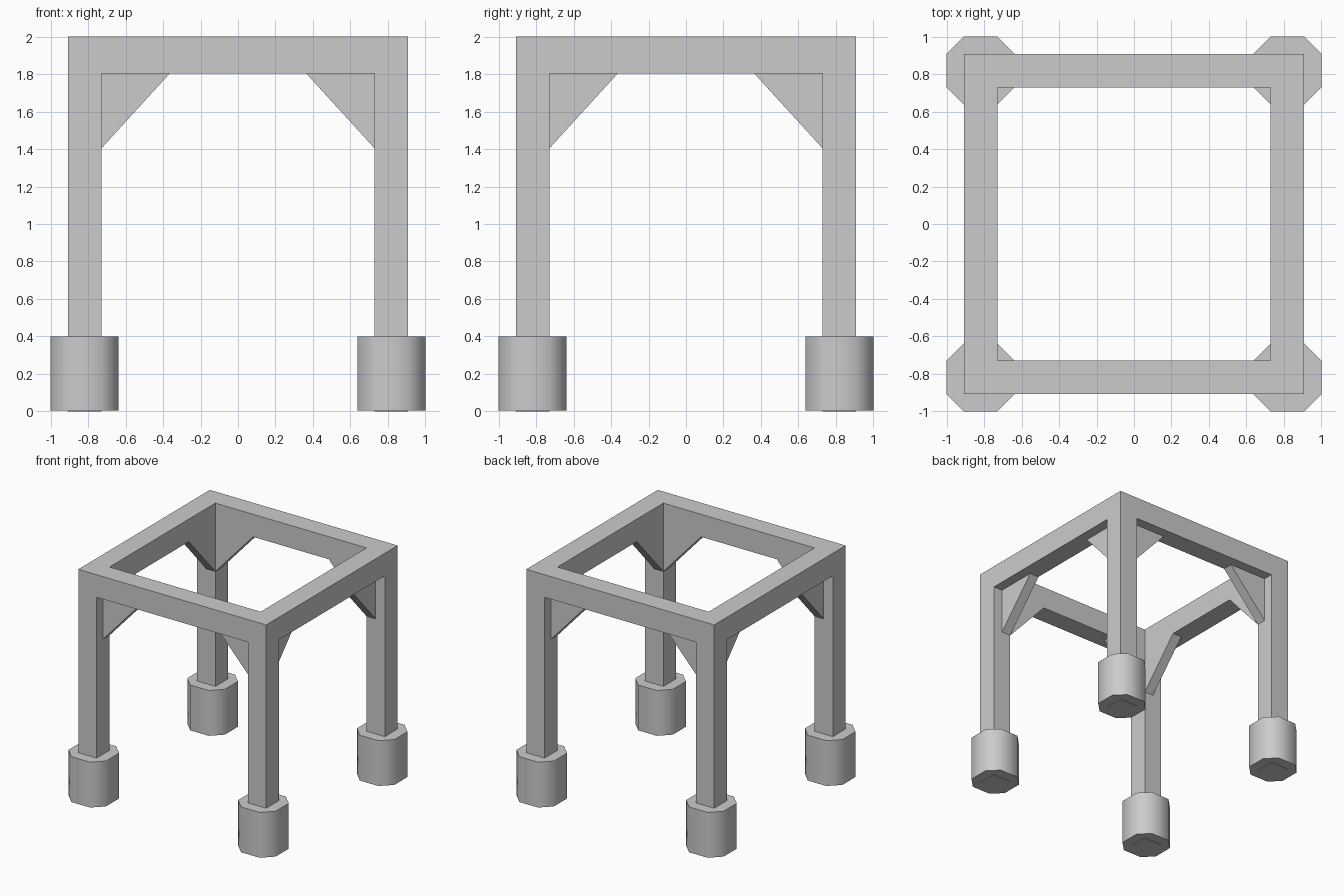
import bpy, bmesh
from math import radians

cube = bpy.data.objects.get("Cube")
if cube:
    bpy.data.objects.remove(cube, do_unlink=True)

GREY = (0.6, 0.6, 0.6, 1)
mat = bpy.data.materials.new("plain grey")
mat.use_nodes = True
mat.diffuse_color = GREY
mat.node_tree.nodes["Principled BSDF"].inputs["Base Color"].default_value = GREY

OUT, INN = 0.907, 0.73        # outer and inner faces of the frame
MID = (OUT + INN) / 2         # centre line of posts and beams
BEAM_Z, TOP = 1.803, 2.0
FOOT_R, FOOT_H = 0.181, 0.4
CUT = 0.091                   # corner cut of the feet
BRACE_X, BRACE_Z = 0.365, 1.403


def prism(bm, base, offset):
    """Extrude a polygon of 3D points along an offset."""
    face = bm.faces.new([bm.verts.new(p) for p in base])
    ret = bmesh.ops.extrude_face_region(bm, geom=[face], use_keep_orig=True)
    verts = [v for v in ret["geom"] if isinstance(v, bmesh.types.BMVert)]
    bmesh.ops.translate(bm, verts=verts, vec=offset)


def finish(name, bm):
    bmesh.ops.recalc_face_normals(bm, faces=bm.faces[:])
    mesh = bpy.data.meshes.new(name)
    bm.to_mesh(mesh)
    bm.free()
    mesh.materials.append(mat)
    obj = bpy.data.objects.new(name, mesh)
    bpy.context.collection.objects.link(obj)
    return obj


def square(r, z, cx=0, cy=0):
    return [(cx + sx * r, cy + sy * r, z)
            for sx, sy in ((-1, -1), (1, -1), (1, 1), (-1, 1))]


# Top frame: a mitred square ring of beams
bm = bmesh.new()
rings = [[bm.verts.new(p) for p in square(r, z)]
         for r, z in ((OUT, BEAM_Z), (OUT, TOP), (INN, TOP), (INN, BEAM_Z))]
for k in range(4):
    a, b = rings[k], rings[(k + 1) % 4]
    for i in range(4):
        j = (i + 1) % 4
        bm.faces.new((a[i], a[j], b[j], b[i]))
finish("top_frame", bm)

for sx, sy, corner in ((1, -1, "front_left"), (-1, -1, "front_right"),
                       (1, 1, "back_left"), (-1, 1, "back_right")):
    # Post, joining the underside of the frame
    bm = bmesh.new()
    prism(bm, square((OUT - INN) / 2, 0, sx * MID, sy * MID), (0, 0, BEAM_Z))
    finish(corner + "_post", bm)

    # Foot: a block with cut corners and softly shaded sides
    bm = bmesh.new()
    r, c = FOOT_R, FOOT_R - CUT
    outline = [(-c, -r), (c, -r), (r, -c), (r, c), (c, r), (-c, r), (-r, c), (-r, -c)]
    centre = 1 - FOOT_R
    prism(bm, [(sx * centre + x, sy * centre + y, 0.004) for x, y in outline],
          (0, 0, FOOT_H - 0.004))
    foot = finish(corner + "_foot", bm)
    bpy.ops.object.select_all(action="DESELECT")
    foot.select_set(True)
    bpy.context.view_layer.objects.active = foot
    bpy.ops.object.shade_smooth_by_angle(angle=radians(50))

    # Two triangular braces, flush with the inner faces of the frame
    profile = ((INN, BRACE_Z), (INN, BEAM_Z), (BRACE_X, BEAM_Z))
    bm = bmesh.new()
    prism(bm, [(sx * u, sy * INN, z) for u, z in profile], (0, sy * (MID - INN), 0))
    prism(bm, [(sx * INN, sy * u, z) for u, z in profile], (sx * (MID - INN), 0, 0))
    finish(corner + "_braces", bm)
